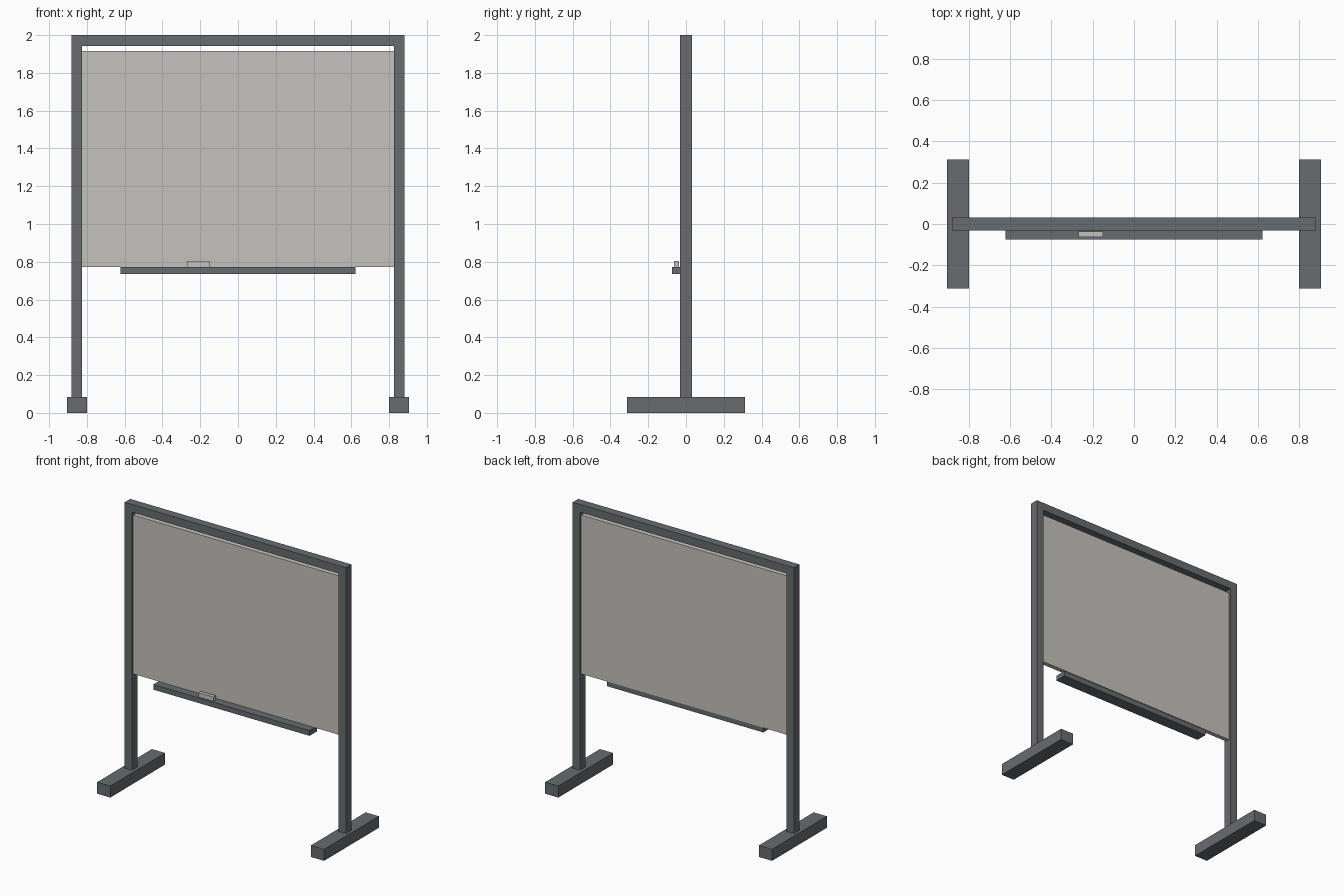
import bpy

cube = bpy.data.objects.get("Cube")
if cube:
    bpy.data.objects.remove(cube, do_unlink=True)


def material(name, rgb):
    mat = bpy.data.materials.new(name)
    mat.use_nodes = True
    color = (*rgb, 1.0)
    mat.diffuse_color = color
    mat.node_tree.nodes["Principled BSDF"].inputs["Base Color"].default_value = color
    return mat


def box(name, xs, ys, zs, mat):
    """Axis-aligned box given its extent along each axis."""
    spans = (xs, ys, zs)
    bpy.ops.mesh.primitive_cube_add(size=1, location=[(a + b) / 2 for a, b in spans])
    obj = bpy.context.object
    obj.name = name
    obj.scale = [b - a for a, b in spans]
    bpy.ops.object.transform_apply(location=False, rotation=False, scale=True)
    obj.data.materials.append(mat)
    return obj


dark_grey = material("dark grey metal", (0.14, 0.15, 0.158))
light_grey = material("warm light grey", (0.56, 0.545, 0.51))

POST_IN, POST_OUT = 0.825, 0.882
HALF_DEPTH = 0.031
FOOT_TOP, BEAM_BOTTOM = 0.083, 1.943
TRAY_TOP = 0.772

# Feet and posts on both sides
for side, s in (("left", 1), ("right", -1)):
    box(f"{side}_foot", sorted((s * 0.8, s * 0.905)), (-0.312, 0.312), (0, FOOT_TOP), dark_grey)
    box(f"{side}_post", sorted((s * POST_IN, s * POST_OUT)), (-HALF_DEPTH, HALF_DEPTH),
        (FOOT_TOP, BEAM_BOTTOM), dark_grey)

# Top beam across the posts
box("top_beam", (-POST_OUT, POST_OUT), (-HALF_DEPTH, HALF_DEPTH), (BEAM_BOTTOM, 2), dark_grey)

# Writing panel, recessed between the posts
box("board_panel", (-POST_IN, POST_IN), (-0.016, 0.016), (TRAY_TOP, 1.917), light_grey)

# Tray under the panel, with an eraser on it
box("tray", (-0.623, 0.623), (-0.075, 0.01), (0.735, TRAY_TOP), dark_grey)
box("eraser", (-0.27, -0.15), (-0.064, -0.037), (TRAY_TOP, 0.804), light_grey)
